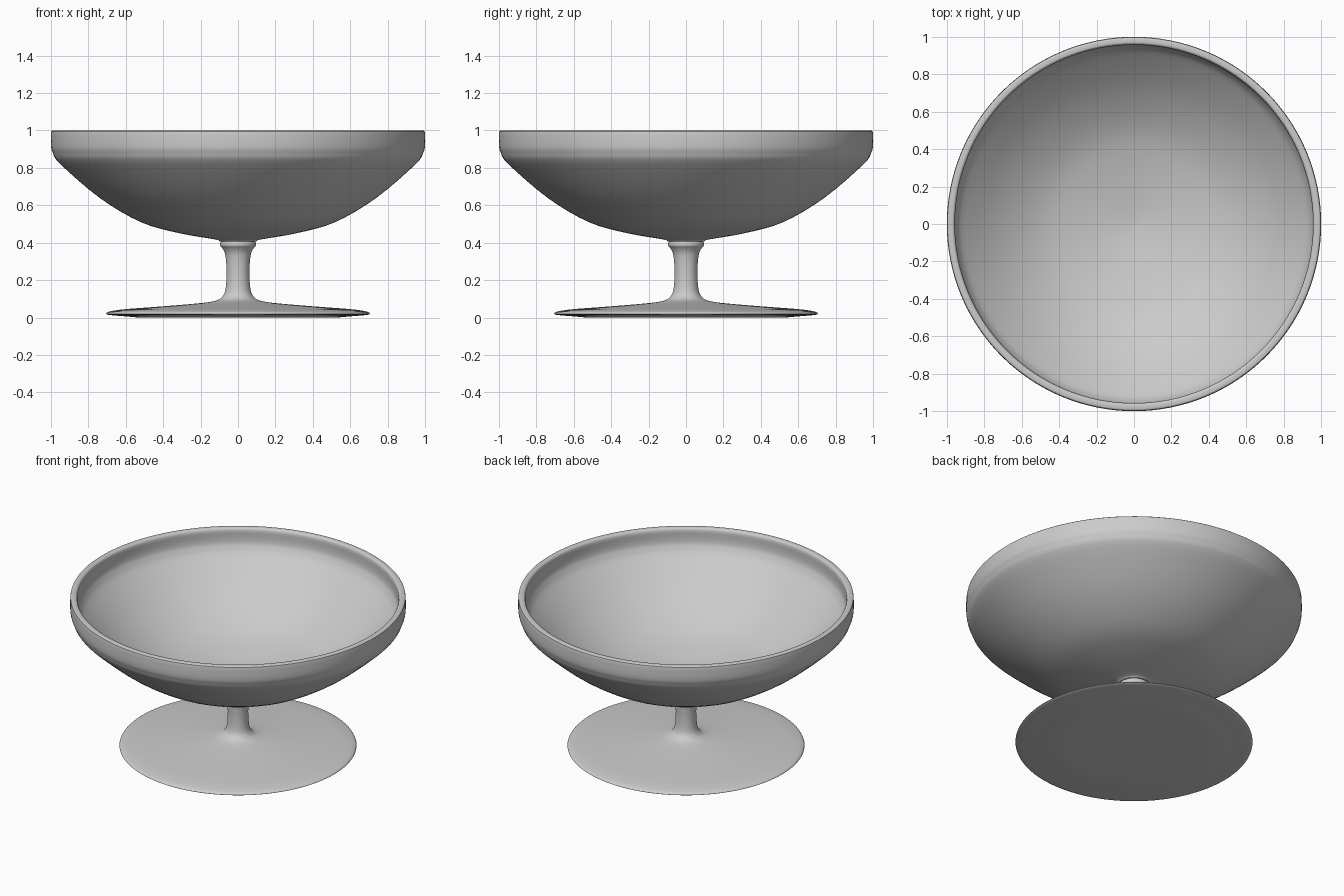
import bpy, bmesh, math
from mathutils import Vector

cube = bpy.data.objects.get("Cube")
if cube:
    bpy.data.objects.remove(cube)

SIDES = 128

grey = bpy.data.materials.new("pale grey")
grey.use_nodes = True
colour = (0.6, 0.6, 0.6, 1)
grey.diffuse_color = colour
grey.node_tree.nodes["Principled BSDF"].inputs["Base Color"].default_value = colour


def smooth_path(points, steps=4):
    """Catmull-Rom curve through (radius, height) points."""
    p = [Vector(q) for q in points]
    p = [2 * p[0] - p[1]] + p + [2 * p[-1] - p[-2]]
    path = []
    for a, b, c, d in zip(p, p[1:], p[2:], p[3:]):
        for i in range(steps):
            t = i / steps
            path.append(0.5 * (2 * b + (c - a) * t + (2 * a - 5 * b + 4 * c - d) * t ** 2
                               + (3 * b - a - 3 * c + d) * t ** 3))
    return path + [p[-2]]


def lathe(name, *curves):
    """Spin the joined smooth curves around the z axis."""
    bm = bmesh.new()
    path = [q for curve in curves for q in smooth_path(curve)]
    verts = [bm.verts.new((max(r, 0), 0, z)) for r, z in path]
    edges = [bm.edges.new(pair) for pair in zip(verts, verts[1:])]
    bmesh.ops.spin(bm, geom=verts + edges, cent=(0, 0, 0), axis=(0, 0, 1),
                   angle=math.tau, steps=SIDES, use_duplicate=False)
    bmesh.ops.remove_doubles(bm, verts=bm.verts, dist=0.0002)
    bmesh.ops.recalc_face_normals(bm, faces=bm.faces)
    mesh = bpy.data.meshes.new(name)
    bm.to_mesh(mesh)
    bm.free()
    mesh.materials.append(grey)
    obj = bpy.data.objects.new(name, mesh)
    bpy.context.collection.objects.link(obj)
    bpy.ops.object.select_all(action="DESELECT")
    obj.select_set(True)
    bpy.context.view_layer.objects.active = obj
    bpy.ops.object.shade_smooth_by_angle(angle=math.radians(40))
    return obj


# Bowl: underside, rounded rim, then the hollow inside
underside = [(0, 0.4), (0.09, 0.405), (0.12, 0.417), (0.31, 0.45), (0.52, 0.51),
             (0.74, 0.64), (0.95, 0.82), (0.99, 0.88), (1, 0.92), (1, 0.985)]
rim = [(0.998, 0.995), (0.99, 1), (0.97, 1), (0.962, 0.995)]
inside = [(0.958, 0.985), (0.958, 0.92), (0.945, 0.88), (0.9, 0.825), (0.72, 0.67),
          (0.51, 0.545), (0.31, 0.485), (0.12, 0.452), (0, 0.44)]
lathe("bowl", underside, rim, inside)

# Stem with collar, flaring into the round foot
stem = [(0, 0.41), (0.09, 0.408)]
flare = [(0.095, 0.4), (0.094, 0.383), (0.08, 0.365), (0.067, 0.33), (0.061, 0.24),
         (0.067, 0.15), (0.085, 0.11), (0.12, 0.09), (0.2, 0.077), (0.4, 0.06),
         (0.6, 0.045), (0.68, 0.034), (0.703, 0.024), (0.69, 0.014), (0.55, 0.002)]
bottom = [(0.54, 0), (0, 0)]
lathe("stem_and_foot", stem, flare, bottom)
